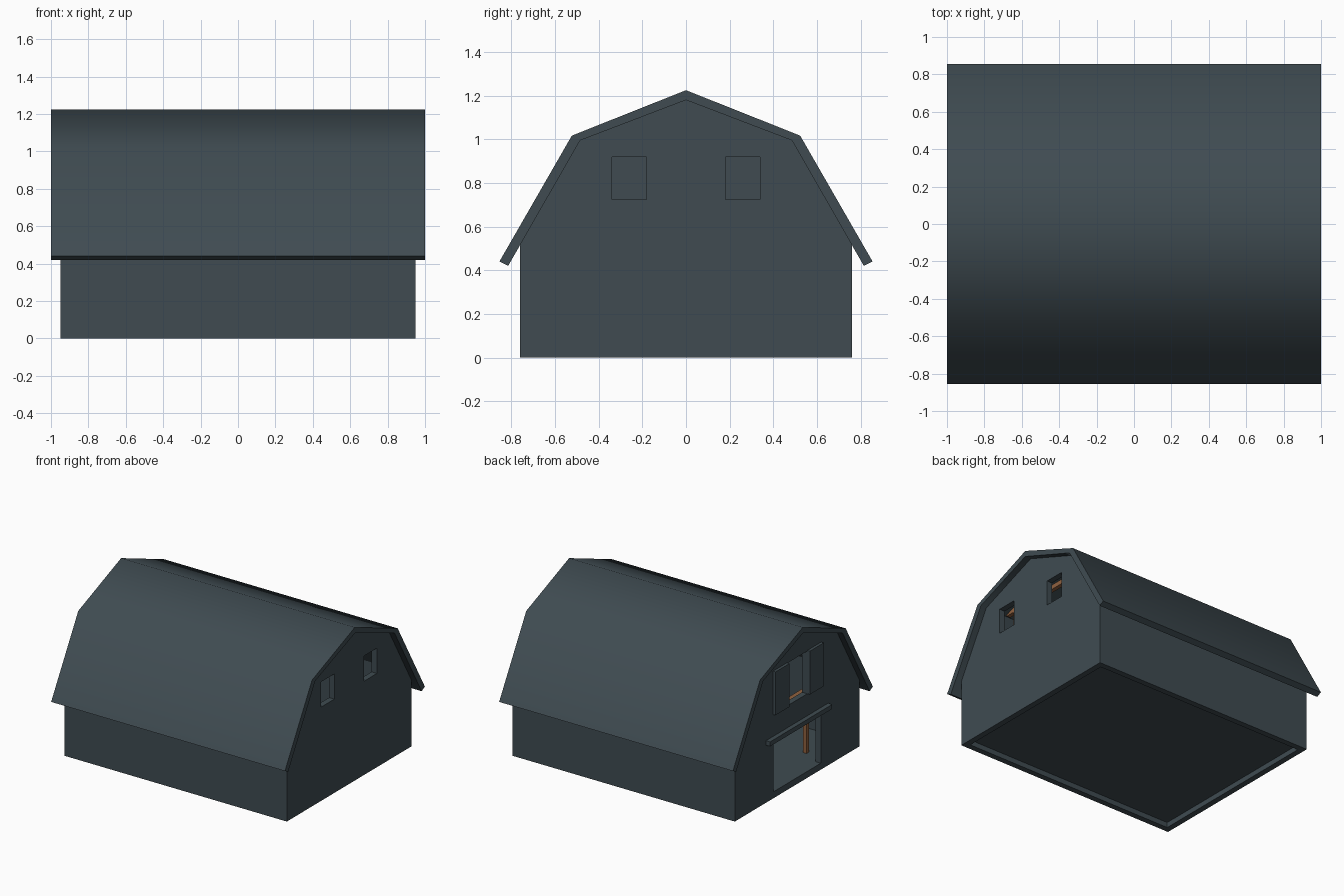
import bpy, bmesh, math

if "Cube" in bpy.data.objects:
    bpy.data.objects.remove(bpy.data.objects["Cube"])


def material(name, rgb):
    m = bpy.data.materials.new(name)
    m.diffuse_color = (*rgb, 1)
    m.use_nodes = True
    m.node_tree.nodes["Principled BSDF"].inputs["Base Color"].default_value = m.diffuse_color
    return m


SLATE = material("dark slate", (0.050, 0.071, 0.083))
WOOD = material("brown wood", (0.28, 0.12, 0.05))


def finish(name, bm, mat):
    bmesh.ops.recalc_face_normals(bm, faces=bm.faces)
    me = bpy.data.meshes.new(name)
    bm.to_mesh(me)
    bm.free()
    ob = bpy.data.objects.new(name, me)
    bpy.context.collection.objects.link(ob)
    me.materials.append(mat)
    return ob


def prism(name, profile, x0, x1, mat=SLATE):
    """Extrude a (y, z) outline along x."""
    bm = bmesh.new()
    f = bm.faces.new([bm.verts.new((x0, y, z)) for y, z in profile])
    r = bmesh.ops.extrude_face_region(bm, geom=[f])
    vs = [v for v in r["geom"] if isinstance(v, bmesh.types.BMVert)]
    bmesh.ops.translate(bm, verts=vs, vec=(x1 - x0, 0, 0))
    return finish(name, bm, mat)


def box(name, x, y, z, mat=SLATE):
    return prism(name, [(y[0], z[0]), (y[1], z[0]), (y[1], z[1]), (y[0], z[1])], x[0], x[1], mat)


def mirrored(half):
    """Half outline from the ridge down the +y side, closed on the -y side."""
    return half + [(-y, z) for y, z in reversed(half) if y > 0]


def cut(target, cutter):
    cutter.hide_render = True
    m = target.modifiers.new("cut", "BOOLEAN")
    m.operation = "DIFFERENCE"
    m.solver = "EXACT"
    m.object = cutter
    bpy.context.view_layer.objects.active = target
    bpy.ops.object.modifier_apply(modifier=m.name)
    bpy.data.objects.remove(cutter)


# hollow barn body; its top sits inside the roof thickness
walls = prism("walls", mirrored([(0, 1.2), (0.5, 1.005), (0.76, 0.55), (0.76, 0)]), -0.95, 0.95)
cut(walls, prism("hollow", mirrored([(0, 1.175), (0.482, 0.99), (0.715, 0.585), (0.715, -0.1)]), -0.905, 0.905))
cut(walls, box("door_hole", (-1.1, -0.8), (-0.29, 0.29), (0.05, 0.445)))
cut(walls, box("loft_hole", (-1.1, -0.8), (-0.125, 0.125), (0.65, 0.98)))
for a, b in ((-0.34, -0.18), (0.18, 0.34)):
    cut(walls, box("window_hole", (0.8, 1.1), (a, b), (0.725, 0.92)))

# floor
box("floor", (-0.907, 0.907), (-0.717, 0.717), (0.04, 0.05))

# gambrel roof shell, smooth over the folds
outer = [(0, 1.225), (0.523, 1.017), (0.855, 0.44)]
inner = [(0, 1.18), (0.485, 0.995), (0.815, 0.42)]
outline = ([(-y, z) for y, z in reversed(outer[1:])] + outer
           + list(reversed(inner)) + [(-y, z) for y, z in inner[1:]])
roof = prism("roof", outline, -1, 1)
bpy.ops.object.select_all(action="DESELECT")
roof.select_set(True)
bpy.context.view_layer.objects.active = roof
bpy.ops.object.shade_smooth_by_angle(angle=math.radians(50))

# door canopy and opened loft shutters on the -x gable
box("door_header", (-0.985, -0.945), (-0.38, 0.38), (0.445, 0.48))
for s, n in ((1, "back"), (-1, "front")):
    box("loft_shutter_" + n, (-0.972, -0.948), sorted((s * 0.125, s * 0.295)), (0.65, 0.985))

# timber frames inside
for x in (-0.76, 0, 0.76):
    w = (x - 0.016, x + 0.016)
    for y in (-0.38, 0.38):
        box("post", w, (y - 0.016, y + 0.016), (0.05, 1.0), WOOD)
    box("cross_beam", w, (-0.72, 0.72), (0.51, 0.545), WOOD)
    box("tie_beam", w, (-0.47, 0.47), (0.985, 1.02), WOOD)
